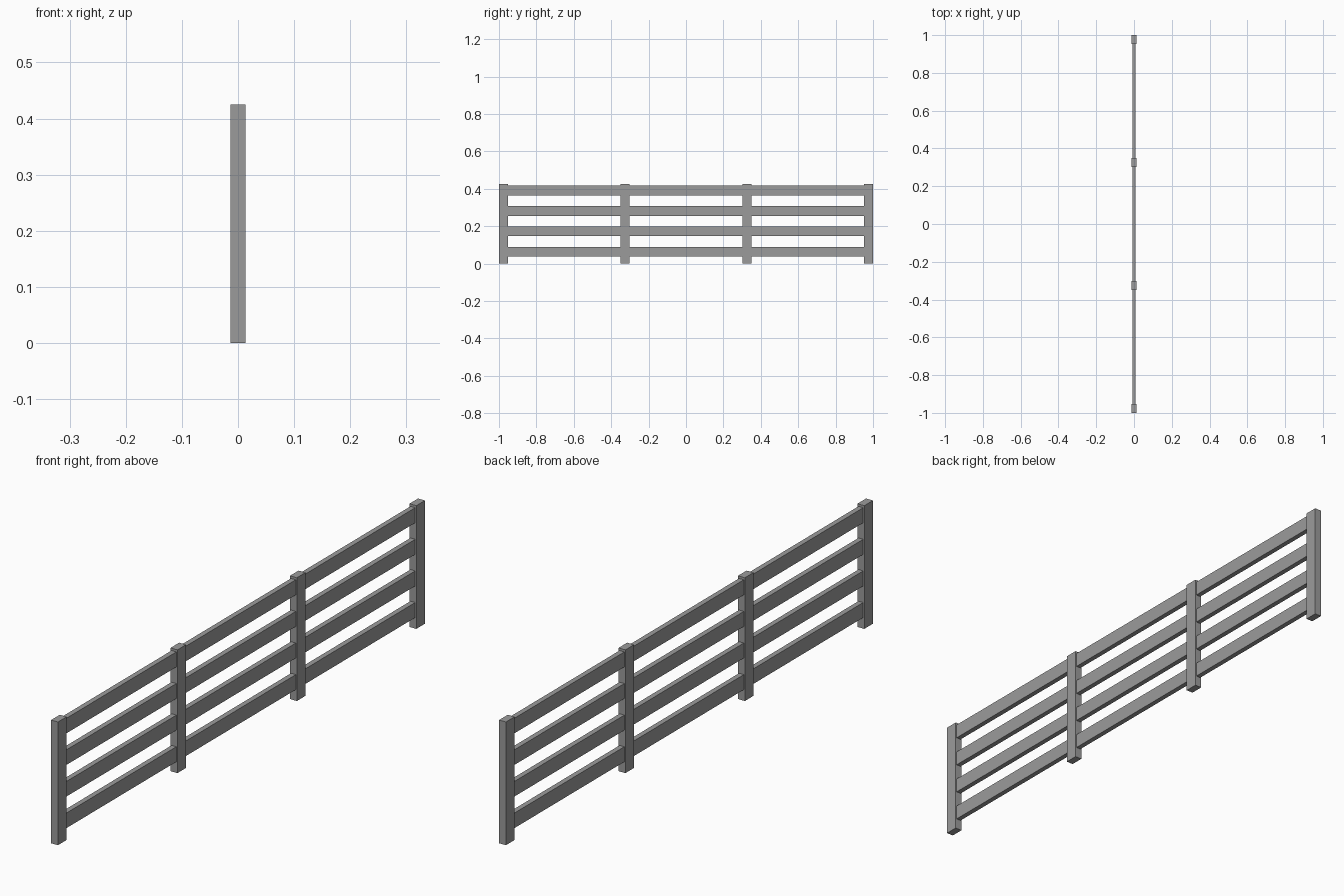
import bpy

cube = bpy.data.objects.get("Cube")
if cube:
    bpy.data.objects.remove(cube, do_unlink=True)

# Single grey material
grey = bpy.data.materials.new("fence_grey")
grey.use_nodes = True
colour = (0.33, 0.33, 0.33, 1)
grey.diffuse_color = colour
grey.node_tree.nodes["Principled BSDF"].inputs["Base Color"].default_value = colour


def box(name, y0, y1, z0, z1, thickness):
    """Flat-sided board centred on x = 0."""
    bpy.ops.mesh.primitive_cube_add(size=1, location=(0, (y0 + y1) / 2, (z0 + z1) / 2))
    obj = bpy.context.object
    obj.name = name
    obj.scale = (thickness, y1 - y0, z1 - z0)
    bpy.ops.object.transform_apply(location=False, rotation=False, scale=True)
    obj.data.materials.append(grey)
    return obj


POST_WIDTH, POST_HEIGHT, POST_DEPTH = 0.047, 0.425, 0.026
RAIL_HEIGHT, RAIL_DEPTH = 0.052, 0.018

# Four upright posts, evenly spaced
end = 1 - POST_WIDTH / 2
centres = [-end + i * 2 * end / 3 for i in range(4)]
for i, y in enumerate(centres):
    box(f"post_{i + 1}", y - POST_WIDTH / 2, y + POST_WIDTH / 2, 0, POST_HEIGHT, POST_DEPTH)

# Four rails in each bay between neighbouring posts
for bay, (a, b) in enumerate(zip(centres, centres[1:])):
    for level in range(4):
        z = 0.038 + level * 0.109
        box(f"rail_bay_{bay + 1}_level_{level + 1}", a + POST_WIDTH / 2, b - POST_WIDTH / 2,
            z, z + RAIL_HEIGHT, RAIL_DEPTH)
